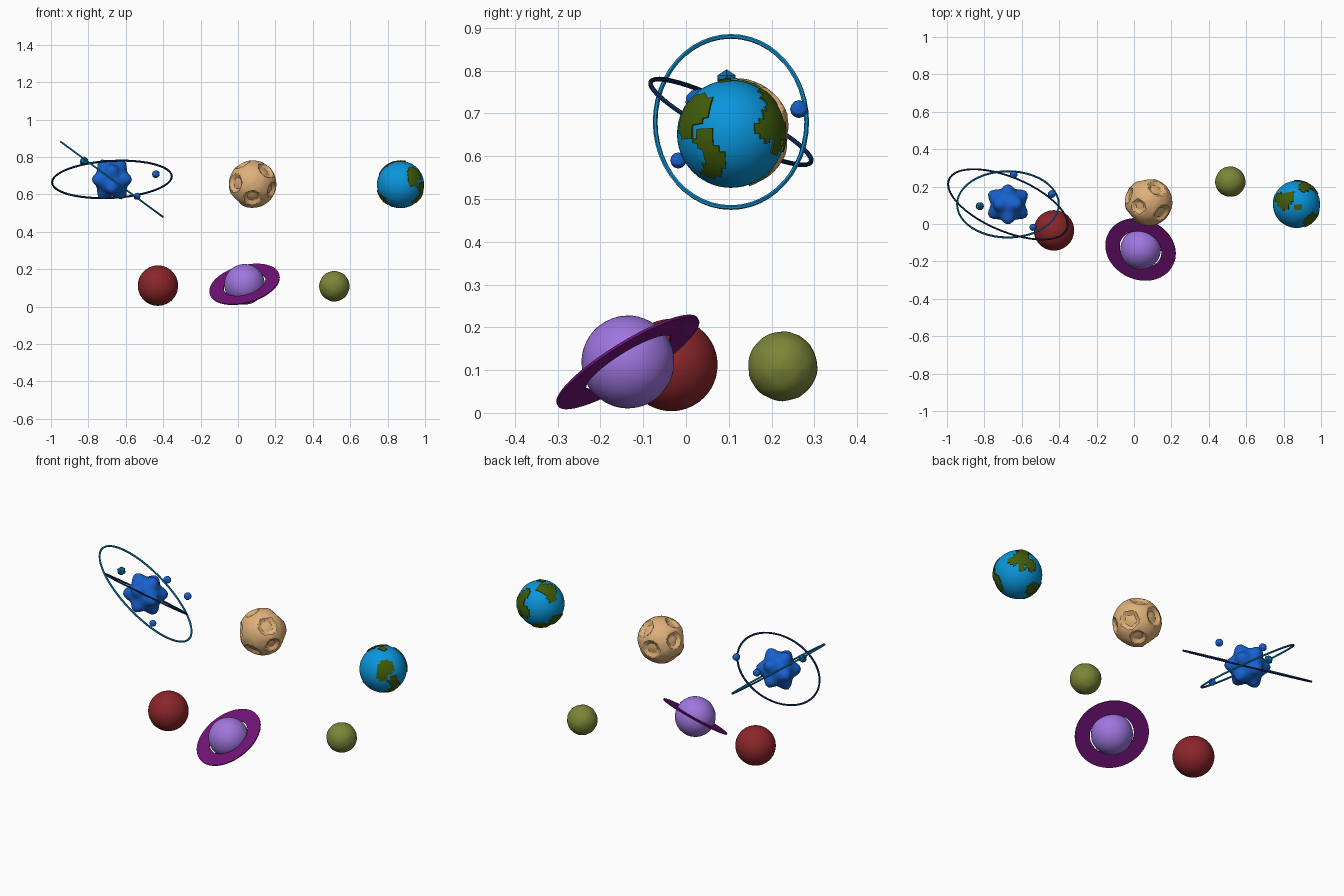
import bpy, bmesh
from math import sin, cos, pi, radians
from mathutils import Vector, noise

if "Cube" in bpy.data.objects:
    bpy.data.objects.remove(bpy.data.objects["Cube"])


def material(name, rgb):
    m = bpy.data.materials.new(name)
    m.diffuse_color = [(c / 255) ** 2.2 for c in rgb] + [1]
    m.use_nodes = True
    m.node_tree.nodes["Principled BSDF"].inputs["Base Color"].default_value = m.diffuse_color
    return m


def finish(name, bm, loc, mats, smooth=30):
    bmesh.ops.recalc_face_normals(bm, faces=bm.faces)
    me = bpy.data.meshes.new(name)
    bm.to_mesh(me)
    bm.free()
    ob = bpy.data.objects.new(name, me)
    ob.location = loc
    bpy.context.collection.objects.link(ob)
    for m in mats:
        me.materials.append(m)
    if smooth:
        bpy.ops.object.select_all(action='DESELECT')
        ob.select_set(True)
        bpy.context.view_layer.objects.active = ob
        bpy.ops.object.shade_smooth_by_angle(angle=radians(smooth))
    return ob


def step(a, b, x):
    t = max(0, min(1, (x - a) / (b - a)))
    return t * t * (3 - 2 * t)


def planet(name, loc, radius_fn, mat, sub=4, smooth=30):
    """Icosphere whose radius depends on direction."""
    bm = bmesh.new()
    bmesh.ops.create_icosphere(bm, subdivisions=sub, radius=1)
    for v in bm.verts:
        d = v.co.normalized()
        v.co = d * radius_fn(d)
    return finish(name, bm, loc, [mat], smooth)


def orbit(name, loc, u, v, mat, r=0.0055, n=48):
    """Thin tube swept along an ellipse with conjugate half-axes u, v."""
    u, v = Vector(u), Vector(v)
    normal = u.cross(v).normalized()
    bm = bmesh.new()
    rings = []
    for i in range(n):
        t = 2 * pi * i / n
        p = u * cos(t) + v * sin(t)
        side = (v * cos(t) - u * sin(t)).normalized().cross(normal)
        rings.append([bm.verts.new(p + r * (side * cos(k * pi / 3) + normal * sin(k * pi / 3)))
                      for k in range(6)])
    for i in range(n):
        a, b = rings[i], rings[(i + 1) % n]
        for k in range(6):
            bm.faces.new((a[k], a[(k + 1) % 6], b[(k + 1) % 6], b[k]))
    return finish(name, bm, loc, [mat])


blue = material("blue", (30, 98, 205))
navy = material("navy", (22, 48, 92))
cyan = material("cyan", (22, 138, 200))
teal = material("teal", (22, 115, 165))
tan = material("tan", (222, 175, 120))
ocean = material("ocean", (18, 148, 218))
land = material("land", (66, 92, 16))
red = material("red", (138, 42, 46))
violet = material("violet", (157, 117, 222))
plum = material("plum", (112, 26, 118))
olive = material("olive", (122, 132, 58))

# spiky blue planet: twelve peaks in icosahedral directions
BLUE = Vector((-0.674, 0.105, 0.68))
phi = (1 + 5 ** 0.5) / 2
peaks = [Vector(p).normalized() for a in (1, -1) for b in (phi, -phi)
         for p in ((0, b, a), (a, 0, b), (b, a, 0))]


def spiky(d):
    return 0.121 - 0.029 * step(0.0, 0.55, min(d.angle(p) for p in peaks))


planet("spiky_planet", BLUE, spiky, blue)

# two elliptical orbits and four small moons
orbit("dark_orbit", BLUE, (0.32, -0.108, 0.016), (0, 0.154, -0.099), navy)
orbit("light_orbit", BLUE, (0.272, 0, -0.2), (0, 0.177, 0), cyan)
for i, (p, r, m) in enumerate([((-0.824, 0.095, 0.778), 0.025, teal),
                               ((-0.439, 0.16, 0.708), 0.021, blue),
                               ((-0.644, 0.264, 0.71), 0.021, blue),
                               ((-0.54, -0.018, 0.59), 0.019, blue)]):
    planet(f"moon_{i + 1}", p, lambda d, r=r: r, m, 1 if i == 0 else 2, 20)

# cratered planet
craters = [(Vector(c).normalized(), s) for c, s in [
    ((0, -0.78, -0.62), 0.40), ((-0.77, -0.63, 0.05), 0.42), ((0.6, -0.5, 0.61), 0.42),
    ((-0.45, -0.2, 0.88), 0.34), ((0.38, 0.63, 0.68), 0.42), ((-0.14, 0.98, -0.07), 0.42),
    ((-0.92, 0.3, 0.32), 0.38), ((0.79, 0.46, -0.38), 0.42), ((0.2, 0.29, -0.92), 0.36),
    ((-0.72, 0.05, -0.7), 0.38), ((0.85, -0.45, -0.25), 0.34)]]


def cratered(d):
    dent = max(1 - step(s - 0.14, s, d.angle(c)) for c, s in craters)
    return 0.127 + 0.0015 * noise.noise(d * 4) - 0.02 * dent


planet("cratered_planet", (0.078, 0.117, 0.655), cratered, tan, 5)

# ocean planet: quad sphere with raised blocky continents
blobs = [(Vector(c).normalized(), s) for c, s in [
    ((0.6, -0.65, 0.45), 0.34), ((0.55, -0.82, 0.12), 0.24), ((0.85, -0.48, -0.1), 0.22),
    ((0.85, -0.3, -0.45), 0.22), ((0.64, -0.38, -0.68), 0.2),
    ((0.5, 0.82, 0.25), 0.34), ((0.72, 0.65, 0.1), 0.24), ((0.3, 0.72, 0.62), 0.25),
    ((0.15, 0.99, -0.05), 0.25), ((0.5, 0.82, -0.25), 0.18),
    ((-0.55, 0.1, 0.83), 0.34), ((-0.3, 0.3, 0.9), 0.25), ((-0.75, 0.3, 0.58), 0.22),
    ((-0.87, 0.17, -0.48), 0.32), ((-0.75, -0.25, -0.62), 0.26),
    ((-0.35, 0.54, -0.77), 0.32), ((0.05, -0.1, 0.99), 0.14)]]
bm = bmesh.new()
bmesh.ops.create_cube(bm, size=2)
bmesh.ops.subdivide_edges(bm, edges=bm.edges[:], cuts=13, use_grid_fill=True)
for v in bm.verts:
    v.co = Vector([sin(c * pi / 4) / cos(c * pi / 4) for c in v.co]).normalized() * 0.126
ground = [f for f in bm.faces
          if any(f.calc_center_median().angle(c) < s for c, s in blobs)]
for f in ground:
    f.material_index = 1
res = bmesh.ops.extrude_face_region(bm, geom=ground)
for v in res["geom"]:
    if isinstance(v, bmesh.types.BMVert):
        v.co *= 1.035
bmesh.ops.delete(bm, geom=[f for f in ground if f.is_valid], context='FACES')
for f in bm.faces:
    if any(v.co.length > 0.128 for v in f.verts):
        f.material_index = 1
finish("ocean_planet", bm, (0.869, 0.105, 0.652), [ocean, land])

# plain planets
planet("red_planet", (-0.428, -0.034, 0.112), lambda d: 0.108, red)
planet("olive_planet", (0.515, 0.226, 0.109),
       lambda d: 0.081 + 0.002 * noise.noise(d * 3.5), olive)

# ringed planet with a tilted flat ring
VIOLET = (0.035, -0.136, 0.119)
planet("ringed_planet", VIOLET, lambda d: 0.1085 + 0.001 * noise.noise(d * 4), violet)
bm = bmesh.new()
n = 64
quads = [[bm.verts.new((r * cos(2 * pi * i / n), r * sin(2 * pi * i / n), z))
          for r, z in ((0.115, -0.003), (0.193, -0.003), (0.193, 0.003), (0.115, 0.003))]
         for i in range(n)]
for i in range(n):
    a, b = quads[i], quads[(i + 1) % n]
    for k in range(4):
        bm.faces.new((a[k], a[(k + 1) % 4], b[(k + 1) % 4], b[k]))
ring = finish("planet_ring", bm, VIOLET, [plum])
ring.rotation_euler = Vector((-0.23, -0.51, 0.826)).to_track_quat('Z', 'Y').to_euler()
